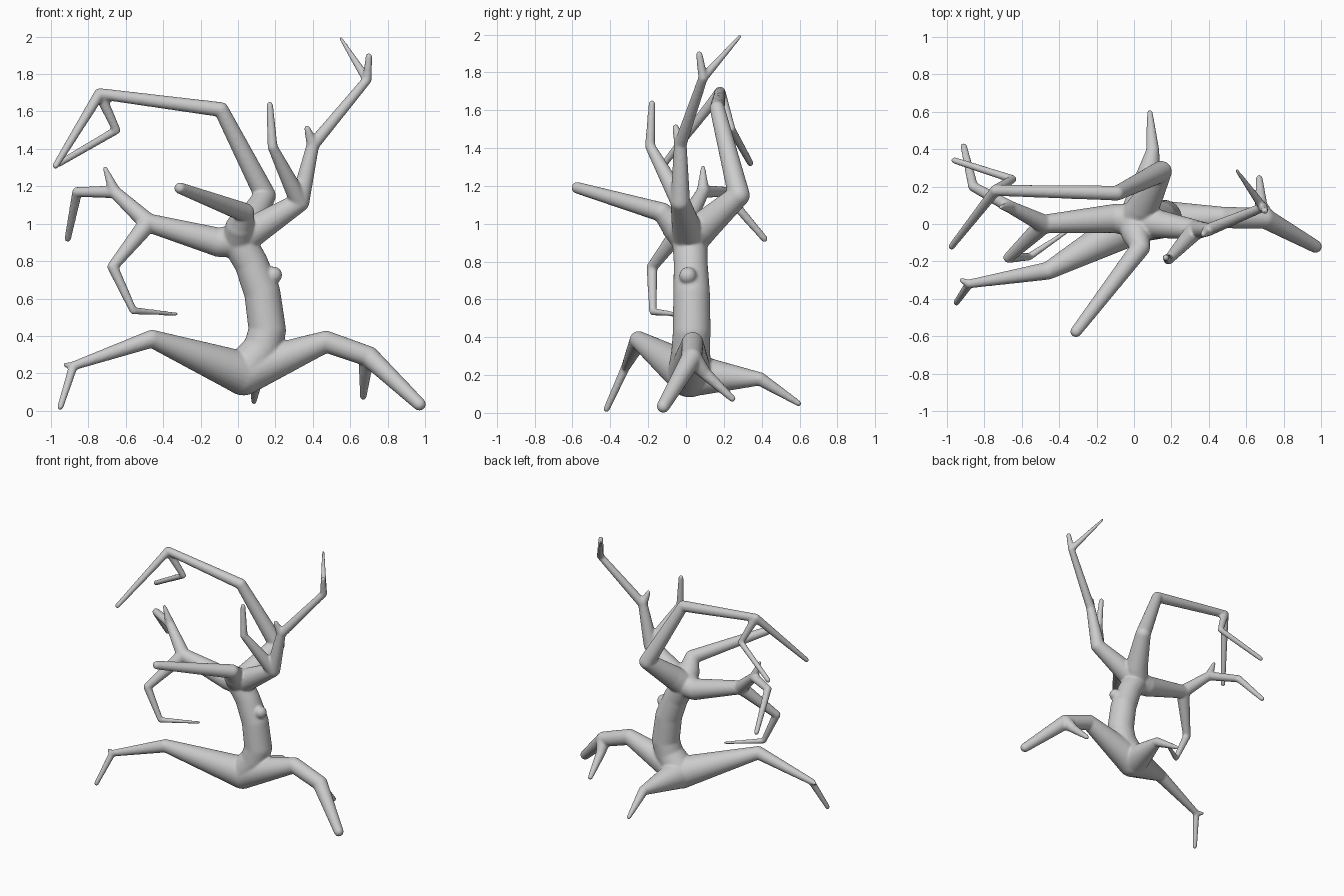
import bpy, bmesh
from mathutils import Vector, Matrix

# Each limb is a path of (x, y, z, radius) points
BASE = (0.03, 0.02, 0.20, 0.118)
FORK = (0.00, 0.02, 0.91, 0.092)
LEFT = (-0.48, 0.00, 1.005, 0.05)
ELBOW = (-0.66, 0.09, 1.17, 0.034)
RIGHT = (0.33, -0.03, 1.115, 0.052)
UPPER = (0.40, -0.03, 1.42, 0.034)
CROWN = (0.69, 0.09, 1.77, 0.025)
ARCH = (-0.74, 0.18, 1.695, 0.030)
KNEE = (0.70, 0.03, 0.29, 0.055)
TOE = (-0.88, -0.32, 0.24, 0.024)

limbs = [
    # trunk and knob
    [BASE, (0.13, 0.025, 0.33, 0.102), (0.157, 0.03, 0.43, 0.10), (0.13, 0.03, 0.63, 0.097),
     (0.07, 0.025, 0.79, 0.09), FORK],
    [(0.13, 0.025, 0.70, 0.07), (0.19, 0.01, 0.725, 0.046)],
    # roots
    [BASE, (-0.46, -0.25, 0.385, 0.048), TOE, (-0.95, -0.42, 0.02, 0.017)],
    [TOE, (-0.925, -0.30, 0.245, 0.012)],
    [BASE, (0.47, 0.035, 0.37, 0.058), KNEE, (0.97, -0.12, 0.035, 0.035)],
    [KNEE, (0.68, 0.10, 0.21, 0.034), (0.67, 0.245, 0.075, 0.018)],
    [BASE, (0.10, 0.39, 0.18, 0.036), (0.085, 0.595, 0.05, 0.016)],
    # left branch
    [FORK, (-0.10, 0.03, 0.90, 0.078), LEFT, ELBOW,
     (-0.86, 0.20, 1.17, 0.027), (-0.91, 0.415, 0.92, 0.018)],
    [ELBOW, (-0.71, 0.09, 1.295, 0.013)],
    [LEFT, (-0.67, -0.18, 0.77, 0.029), (-0.56, -0.175, 0.535, 0.020), (-0.33, -0.02, 0.517, 0.010)],
    # front branch
    [FORK, (0.01, -0.05, 0.98, 0.078), (0.035, -0.125, 1.06, 0.052), (-0.31, -0.575, 1.19, 0.031)],
    # arching back branch
    [FORK, (0.05, 0.09, 0.98, 0.085), (0.145, 0.28, 1.15, 0.058), (-0.09, 0.165, 1.61, 0.040), ARCH, (-0.975, -0.12, 1.31, 0.018)],
    [ARCH, (-0.65, 0.24, 1.50, 0.022), (-0.96, 0.34, 1.32, 0.018)],
    # right branch
    [FORK, RIGHT, UPPER, CROWN, (0.70, 0.07, 1.895, 0.018)],
    [CROWN, (0.55, 0.285, 1.99, 0.010)],
    [UPPER, (0.37, -0.055, 1.51, 0.017)],
    [RIGHT, (0.185, -0.19, 1.41, 0.027), (0.17, -0.18, 1.635, 0.018)],
]


def add_ball(bm, p):
    bmesh.ops.create_uvsphere(bm, u_segments=24, v_segments=16, radius=p[3],
                              matrix=Matrix.Translation(p[:3]))


def add_taper(bm, p, q):
    a, b = Vector(p[:3]), Vector(q[:3])
    d = b - a
    rot = d.to_track_quat('Z', 'Y').to_matrix().to_4x4()
    bmesh.ops.create_cone(bm, cap_ends=True, segments=24, radius1=p[3], radius2=q[3],
                          depth=d.length, matrix=Matrix.Translation((a + b) / 2) @ rot)


# Tapered limbs with round joints
bm = bmesh.new()
for limb in limbs:
    for p in limb:
        add_ball(bm, p)
    for p, q in zip(limb, limb[1:]):
        add_taper(bm, p, q)
mesh = bpy.data.meshes.new("bare_tree")
bm.to_mesh(mesh)
bm.free()
tree = bpy.data.objects.new("bare_tree", mesh)
bpy.context.collection.objects.link(tree)

# Fuse into one skin and soften the joints
fuse = tree.modifiers.new("fuse", 'REMESH')
fuse.mode = 'VOXEL'
fuse.voxel_size = 0.0075
fuse.use_smooth_shade = True
soft = tree.modifiers.new("soften", 'SMOOTH')
soft.factor = 0.5
soft.iterations = 8
